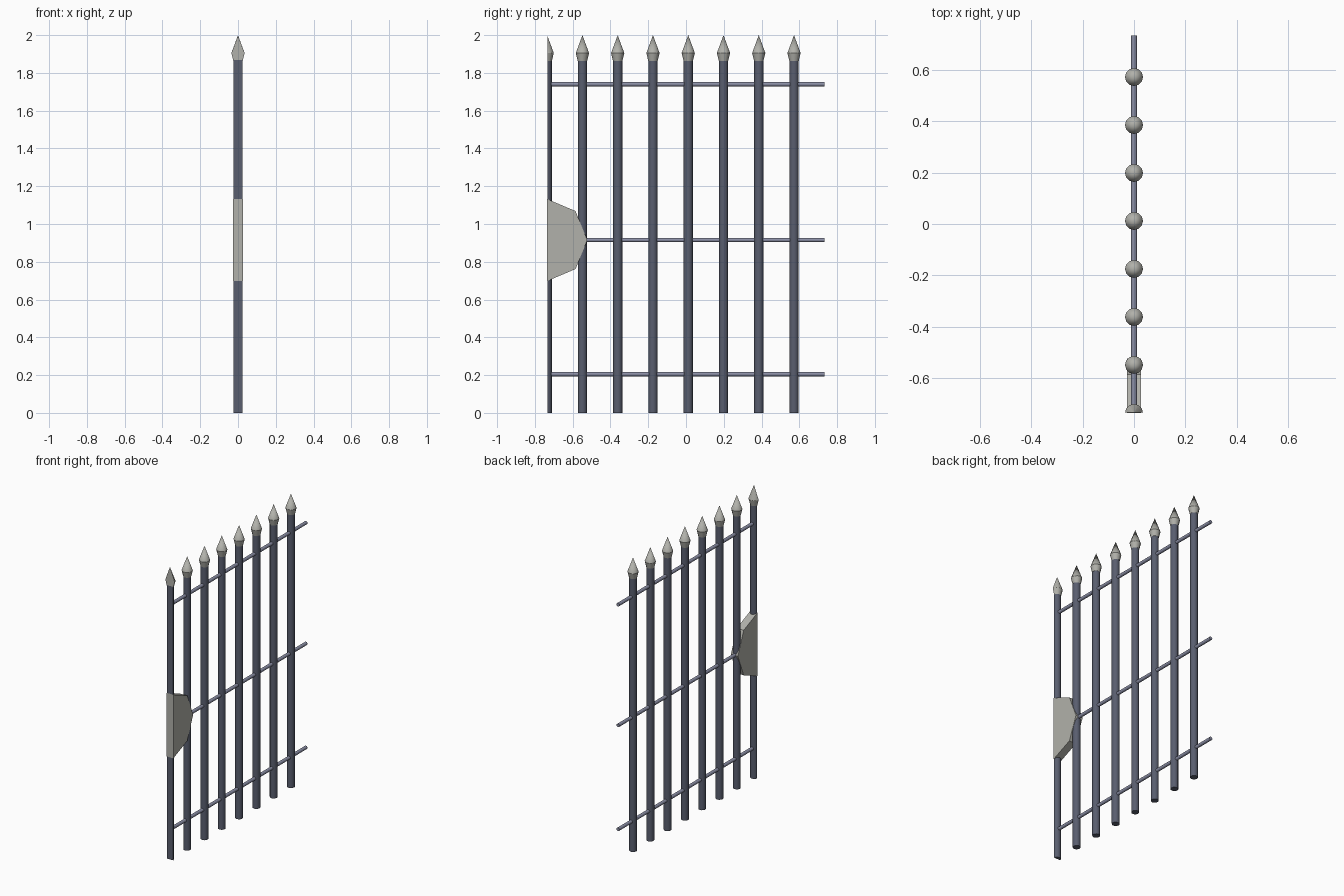
import bpy, bmesh, math
from mathutils import Vector, Matrix

if "Cube" in bpy.data.objects:
    bpy.data.objects.remove(bpy.data.objects["Cube"])

CUT = -0.734          # flat meeting edge of the gate leaf
SIDES = 12


def material(name, rgb):
    m = bpy.data.materials.new(name)
    m.diffuse_color = (*rgb, 1)
    m.use_nodes = True
    m.node_tree.nodes["Principled BSDF"].inputs["Base Color"].default_value = m.diffuse_color
    return m


iron = material("dark blue iron", (0.10, 0.112, 0.158))
rail_iron = material("light blue iron", (0.26, 0.275, 0.38))
stone = material("warm grey metal", (0.44, 0.44, 0.405))


def finish(name, bm, mat, trim=False, smooth=True):
    if trim:  # slice off everything in front of the meeting edge and cap it
        res = bmesh.ops.bisect_plane(
            bm, geom=bm.verts[:] + bm.edges[:] + bm.faces[:],
            plane_co=(0, CUT, 0), plane_no=(0, -1, 0), clear_outer=True)
        edges = [e for e in res["geom_cut"] if isinstance(e, bmesh.types.BMEdge)]
        bmesh.ops.holes_fill(bm, edges=edges, sides=0)
    bmesh.ops.recalc_face_normals(bm, faces=bm.faces[:])
    me = bpy.data.meshes.new(name)
    bm.to_mesh(me)
    bm.free()
    me.materials.append(mat)
    ob = bpy.data.objects.new(name, me)
    bpy.context.collection.objects.link(ob)
    if smooth:
        bpy.ops.object.select_all(action='DESELECT')
        ob.select_set(True)
        bpy.context.view_layer.objects.active = ob
        bpy.ops.object.shade_smooth_by_angle(angle=math.radians(32))
    return ob


def cone(bm, r1, r2, start, end, sides=SIDES, caps=True):
    a, b = Vector(start), Vector(end)
    rot = (b - a).to_track_quat('Z', 'Y').to_matrix().to_4x4()
    bmesh.ops.create_cone(bm, cap_ends=caps, segments=sides, radius1=r1, radius2=r2,
                          depth=(b - a).length,
                          matrix=Matrix.Translation((a + b) / 2) @ rot)


# Upright bars with spear heads; the first is halved at the meeting edge
for i in range(8):
    y = CUT - 0.001 + i * 0.1867
    bm = bmesh.new()
    cone(bm, 0.0245, 0.0245, (0, y, 0), (0, y, 1.868))
    finish(f"upright_bar_{i + 1}", bm, iron, trim=(i == 0))

    bm = bmesh.new()
    cone(bm, 0.025, 0.035, (0, y, 1.864), (0, y, 1.905), caps=False)
    cone(bm, 0.035, 0.0, (0, y, 1.905), (0, y, 2.0), caps=False)
    bmesh.ops.remove_doubles(bm, verts=bm.verts[:], dist=0.0005)
    bmesh.ops.holes_fill(bm, edges=bm.edges[:], sides=0)
    finish(f"spear_head_{i + 1}", bm, stone, trim=(i == 0))

# Cross rails
for name, z in (("lower", 0.205), ("middle", 0.915), ("upper", 1.74)):
    bm = bmesh.new()
    cone(bm, 0.0115, 0.0115, (0, CUT + 0.004, z), (0, 0.734, z))
    finish(f"{name}_rail", bm, rail_iron)

# Lock plate: half an octagon, just proud of the meeting edge
bm = bmesh.new()
R, T = 0.213, 0.0265
ring = [bm.verts.new((-T, CUT - 0.0015 + R * math.cos(a), 0.915 + 1.02 * R * math.sin(a)))
        for a in (math.radians(-90 + 45 * k) for k in range(5))]
face = bm.faces.new(ring)
ext = bmesh.ops.extrude_face_region(bm, geom=[face])
bmesh.ops.translate(bm, vec=(2 * T, 0, 0),
                    verts=[v for v in ext["geom"] if isinstance(v, bmesh.types.BMVert)])
# close the back face if the extrusion consumed it
bmesh.ops.holes_fill(bm, edges=[e for e in bm.edges if e.is_boundary], sides=0)
finish("lock_plate", bm, stone, smooth=False)
